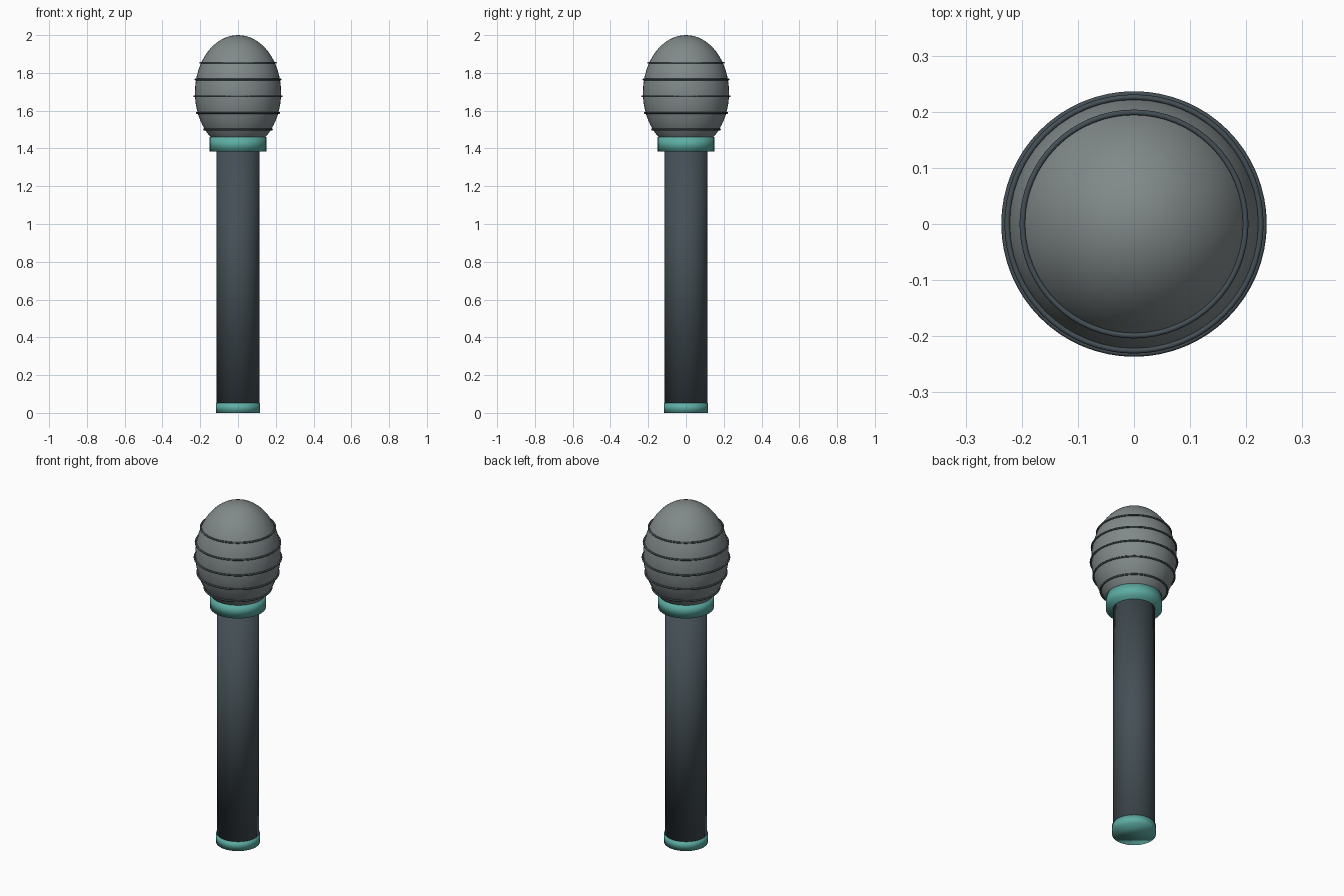
import bpy
import math

cube = bpy.data.objects.get("Cube")
if cube:
    bpy.data.objects.remove(cube, do_unlink=True)


def material(name, color):
    mat = bpy.data.materials.new(name)
    mat.use_nodes = True
    mat.diffuse_color = (*color, 1)
    bsdf = next(n for n in mat.node_tree.nodes if n.type == 'BSDF_PRINCIPLED')
    bsdf.inputs["Base Color"].default_value = (*color, 1)
    return mat


charcoal = material("charcoal", (0.058, 0.078, 0.091))
grey = material("mesh grey", (0.22, 0.25, 0.25))
teal = material("teal", (0.11, 0.42, 0.37))


def finish(name, mat):
    obj = bpy.context.object
    obj.name = name
    obj.data.materials.append(mat)
    bpy.ops.object.shade_smooth()
    return obj


def cylinder(name, radius, bottom, top, mat):
    bpy.ops.mesh.primitive_cylinder_add(
        vertices=48, radius=radius, depth=top - bottom,
        location=(0, 0, (bottom + top) / 2))
    return finish(name, mat)


# Handle with its end cap and collar
cylinder("handle", 0.113, 0.03, 1.42, charcoal)
cylinder("end_cap", 0.117, 0, 0.053, teal)
cylinder("collar", 0.15, 1.385, 1.46, teal)

# Egg-shaped head
HEAD_R, HEAD_H, HEAD_Z = 0.228, 0.305, 1.695
bpy.ops.mesh.primitive_uv_sphere_add(
    segments=48, ring_count=32, radius=1, location=(0, 0, HEAD_Z))
bpy.context.object.scale = (HEAD_R, HEAD_R, HEAD_H)
bpy.ops.object.transform_apply(location=False, rotation=False, scale=True)
finish("head", grey)

# Thin wire rings around the head, following its outline
for i in range(5):
    z = 1.5 + i * 0.0883
    outline = HEAD_R * math.sqrt(1 - ((z - HEAD_Z) / HEAD_H) ** 2)
    bpy.ops.mesh.primitive_torus_add(
        major_radius=outline + 0.004, minor_radius=0.005,
        major_segments=64, minor_segments=10, location=(0, 0, z))
    finish(f"head_ring_{i + 1}", charcoal)
